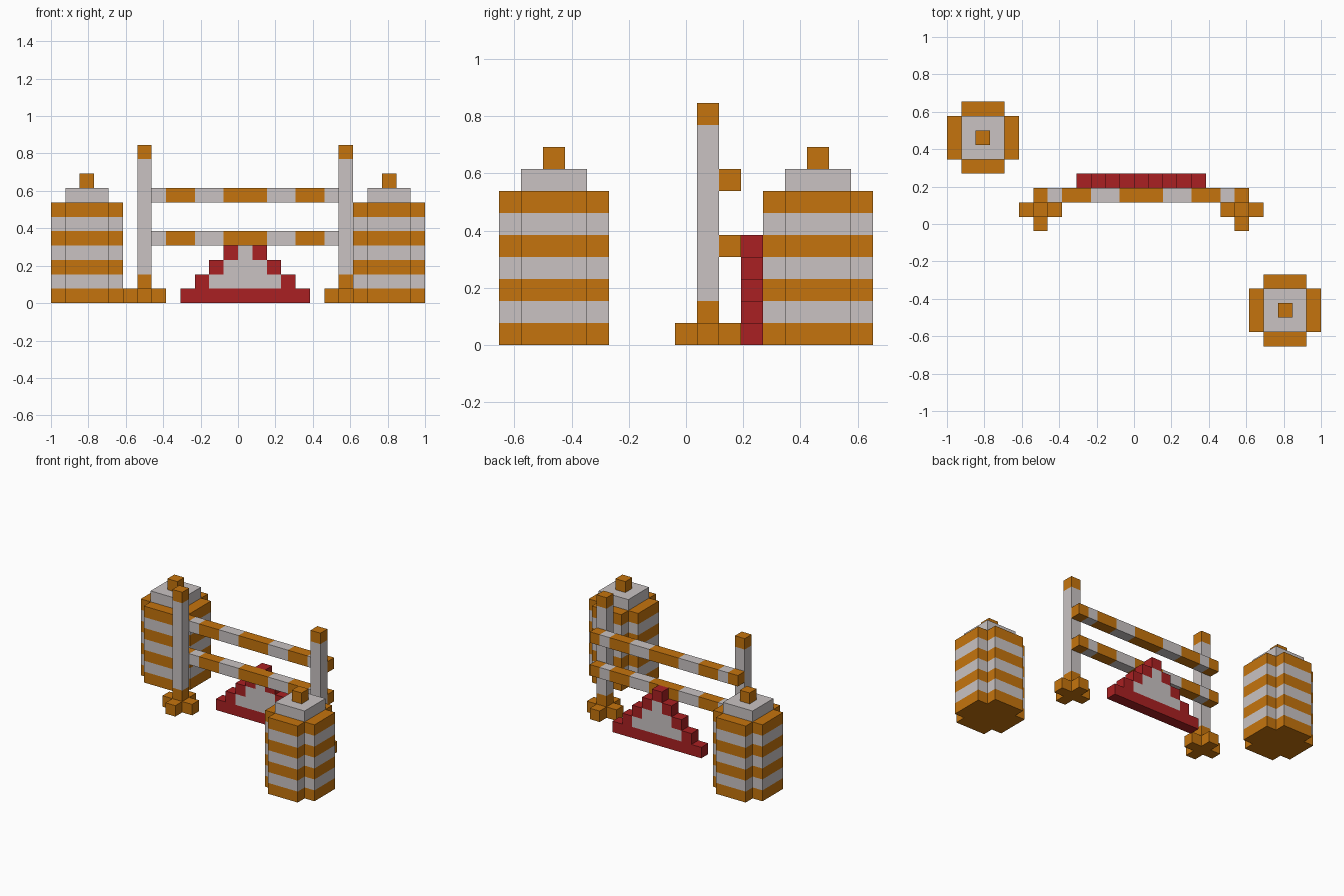
import bpy, bmesh

if "Cube" in bpy.data.objects:
    bpy.data.objects.remove(bpy.data.objects["Cube"])

U = 2 / 26                      # one block
OX, OY = -13, -8.5              # block grid origin, so the model is centred


def material(name, rgb):
    m = bpy.data.materials.new(name)
    m.diffuse_color = (*rgb, 1)
    m.use_nodes = True
    m.node_tree.nodes["Principled BSDF"].inputs["Base Color"].default_value = m.diffuse_color
    return m


MATS = {
    "O": material("orange", (0.56, 0.175, 0.004)),
    "W": material("pale_grey", (0.585, 0.545, 0.545)),
    "R": material("red", (0.40, 0.0145, 0.016)),
}


def sweep(name, outline, start, bands, axis="z"):
    """Sweep an outline along an axis; bands = [(length, colour), ...]."""
    def place(p, s):
        x, y, z = (p[0], p[1], s) if axis == "z" else (s, p[0], p[1])
        return ((x + OX) * U, (y + OY) * U, z * U)

    keys = list(dict.fromkeys(c for _, c in bands))
    bm = bmesh.new()
    n = len(outline)
    ring = first = [bm.verts.new(place(p, start)) for p in outline]
    bm.faces.new(first).material_index = keys.index(bands[0][1])
    s = start
    for length, colour in bands:
        s += length
        nxt = [bm.verts.new(place(p, s)) for p in outline]
        for i in range(n):
            j = (i + 1) % n
            f = bm.faces.new((ring[i], ring[j], nxt[j], nxt[i]))
            f.material_index = keys.index(colour)
        ring = nxt
    bm.faces.new(ring).material_index = keys.index(bands[-1][1])
    bmesh.ops.recalc_face_normals(bm, faces=bm.faces[:])
    me = bpy.data.meshes.new(name)
    bm.to_mesh(me)
    bm.free()
    for k in keys:
        me.materials.append(MATS[k])
    ob = bpy.data.objects.new(name, me)
    bpy.context.collection.objects.link(ob)
    return ob


def square(a, b, size=1):
    return [(a, b), (a + size, b), (a + size, b + size), (a, b + size)]


def cross(cx, cy, w, r):
    """Plus-shaped outline: arm half-width w, reach r."""
    pts = [(w, -r), (w, -w), (r, -w), (r, w), (w, w), (w, r)]
    pts += [(-x, -y) for x, y in pts]
    return [(cx + x, cy + y) for x, y in pts]


# striped barrels with lid and knob
for side, x, y in (("left", 0, 12), ("right", 21, 0)):
    sweep(side + "_barrel", cross(x + 2.5, y + 2.5, 1.5, 2.5), 0,
          [(1, c) for c in "OWOWOWO"])
    sweep(side + "_barrel_lid", square(x + 1, y + 1, 3), 7, [(1, "W")])
    sweep(side + "_barrel_knob", square(x + 2, y + 2), 8, [(1, "O")])

# posts on plus-shaped feet
for side, x in (("left", 6), ("right", 20)):
    sweep(side + "_foot", cross(x + 0.5, 9.5, 0.5, 1.5), 0, [(1, "O")])
    sweep(side + "_post", square(x, 9), 1, [(1, "O"), (8, "W"), (1, "O")])

# striped rails behind the posts
half = [(1, "O"), (1, "W"), (2, "O"), (2, "W")]
for name, z in (("lower_rail", 4), ("upper_rail", 7)):
    sweep(name, square(10, z), 6, half + [(3, "O")] + half[::-1], "x")

# stepped triangular panel: red border, pale centre
for z in range(5):
    width = 9 - 2 * z
    solid = z in (0, 4)
    bands = [(width, "R")] if solid else [(1, "R"), (width - 2, "W"), (1, "R")]
    sweep(f"panel_row_{z + 1}", square(11, z), 9 + z, bands, "x")
